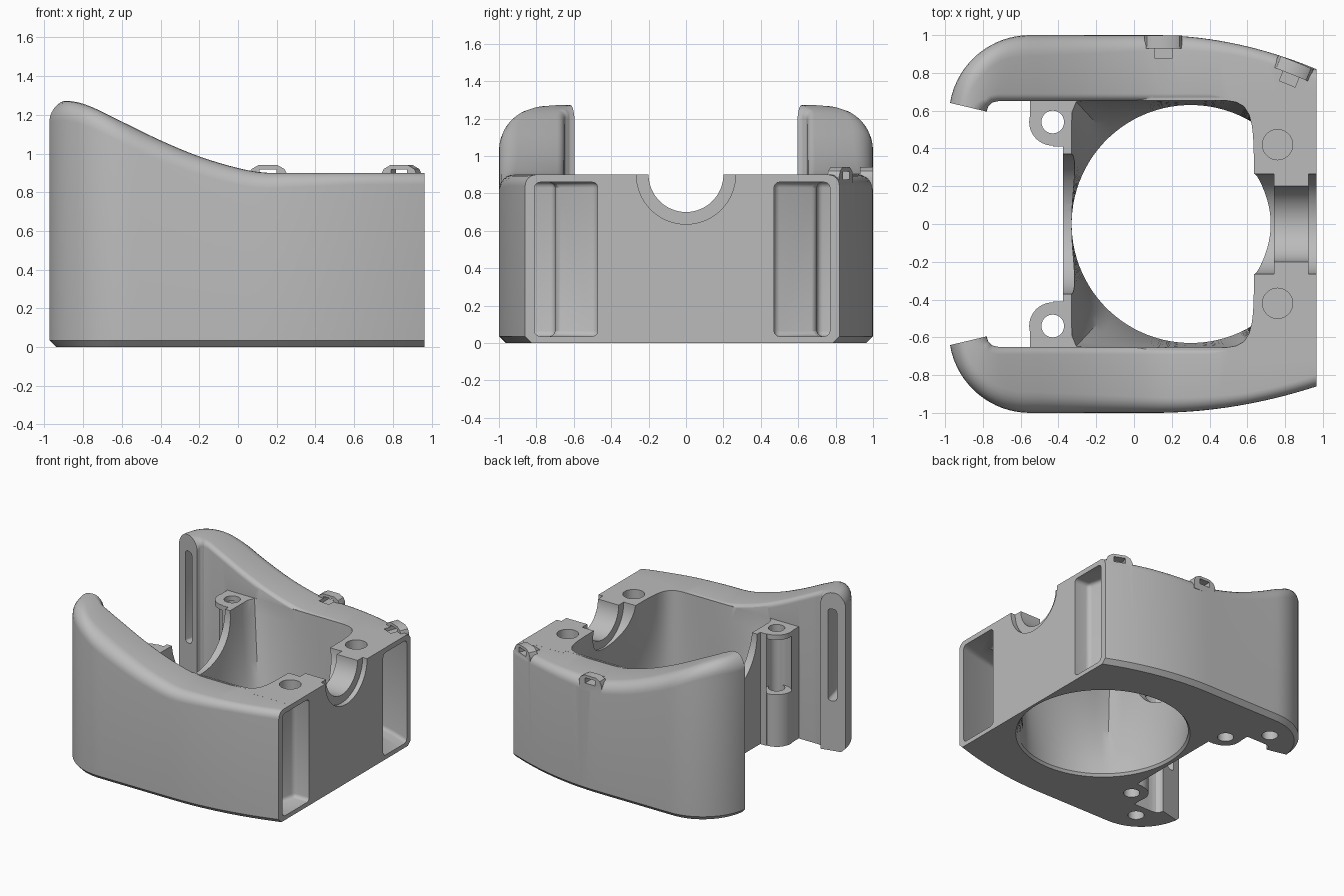
import bpy, bmesh, math
from mathutils import Matrix, Vector

if "Cube" in bpy.data.objects:
    bpy.data.objects.remove(bpy.data.objects["Cube"])

grey = bpy.data.materials.new("plain grey")
grey.use_nodes = True
grey.diffuse_color = (0.5, 0.5, 0.5, 1)
grey.node_tree.nodes["Principled BSDF"].inputs["Base Color"].default_value = (0.5, 0.5, 0.5, 1)


def finish(name, bm):
    bmesh.ops.recalc_face_normals(bm, faces=bm.faces)
    mesh = bpy.data.meshes.new(name)
    bm.to_mesh(mesh)
    bm.free()
    mesh.materials.append(grey)
    obj = bpy.data.objects.new(name, mesh)
    bpy.context.collection.objects.link(obj)
    return obj


def loft(name, rings, bevel=0):
    """Skin a row of equal rings and cap both ends."""
    bm = bmesh.new()
    rows = [[bm.verts.new(p) for p in ring] for ring in rings]
    for a, b in zip(rows, rows[1:]):
        for i in range(len(a)):
            j = (i + 1) % len(a)
            bm.faces.new((a[i], a[j], b[j], b[i]))
    bm.faces.new(rows[0])
    bm.faces.new(rows[-1])
    if bevel:
        bmesh.ops.recalc_face_normals(bm, faces=bm.faces)
        sharp = [e for e in bm.edges if e.calc_face_angle() > 1]
        bmesh.ops.bevel(bm, geom=sharp, offset=bevel, segments=3, profile=0.5, affect='EDGES')
    return finish(name, bm)


def prism(name, plan, z0, z1, bevel=0):
    return loft(name, [[(x, y, z) for x, y in plan] for z in (z0, z1)], bevel)


def box(name, x0, x1, y0, y1, z0, z1):
    return prism(name, [(x0, y0), (x1, y0), (x1, y1), (x0, y1)], z0, z1)


def rod(name, x, y, r, z0, z1):
    ring = [i * math.tau / 40 for i in range(40)]
    return prism(name, [(x + r * math.cos(a), y + r * math.sin(a)) for a in ring], z0, z1)


def rod_x(name, r, x0, x1):
    """Cylinder lying along x at deck height."""
    ring = [i * math.tau / 64 for i in range(64)]
    return loft(name, [[(x, r * math.cos(a), DECK + r * math.sin(a)) for a in ring]
                       for x in (x0, x1)])


def combine(target, other, operation):
    mod = target.modifiers.new("combine", 'BOOLEAN')
    mod.operation, mod.solver, mod.object = operation, 'EXACT', other
    bpy.context.view_layer.update()
    depsgraph = bpy.context.evaluated_depsgraph_get()
    mesh = bpy.data.meshes.new_from_object(target.evaluated_get(depsgraph))
    target.modifiers.clear()
    target.data = mesh
    bpy.data.objects.remove(other)


def curve(points, x):
    """Smooth interpolation through (x, value) points."""
    if x <= points[0][0]:
        return points[0][1]
    n = len(points)
    slopes = [(points[min(i + 1, n - 1)][1] - points[max(i - 1, 0)][1]) /
              (points[min(i + 1, n - 1)][0] - points[max(i - 1, 0)][0]) for i in range(n)]
    for i in range(n - 1):
        (xa, va), (xb, vb) = points[i], points[i + 1]
        if x <= xb:
            h = xb - xa
            t = (x - xa) / h
            return (va * (1 + 2 * t) * (1 - t) ** 2 + vb * t * t * (3 - 2 * t)
                    + h * slopes[i] * t * (1 - t) ** 2 + h * slopes[i + 1] * t * t * (t - 1))
    return points[-1][1]


DECK, END = 0.9, 0.965
TOP = [(-0.97, 1.25), (-0.89, 1.272), (-0.78, 1.25), (-0.6, 1.165), (-0.4, 1.068),
       (-0.2, 0.985), (0, 0.925), (0.12, 0.903), (0.25, DECK), (1.2, DECK)]
INNER_TIP = [(-0.78, 0.595), (-0.772, 0.622), (-0.752, 0.643), (-0.72, 0.65), (-0.55, 0.65)]


def side_y(x, taper):
    return 1 - taper * (max(0, x - 0.1) / 0.865) ** 2


def arm(name, side, taper):
    """Side wall swept from its curled tip to the flat end."""
    stations = []
    steps = 16
    for i in range(steps):
        a = math.radians(170.5 - 80.5 * i / steps)
        k = i / steps * 4
        p, q = Vector(INNER_TIP[int(k)]), Vector(INNER_TIP[int(k) + 1])
        stations.append((Vector((-0.55 + 0.43 * math.cos(a), 0.57 + 0.43 * math.sin(a))),
                         p.lerp(q, k % 1)))
    for i in range(32):
        x = -0.55 + i * 0.05
        stations.append((Vector((x, side_y(x, taper))), Vector((x, 0.65))))
    rings = []
    for n, (out, inn) in enumerate(stations):
        width = (inn - out).length
        r_out = 0.08 + 0.03 * min(1, n / 8) if out.x < -0.5 else 0.11 - 0.05 * min(1, (out.x + 0.5) / 1.1)
        r_in = max(0.04, 0.08 - 0.008 * n)
        if out.x > 0.4:
            r_in = max(0.002, 0.04 - 0.2 * (out.x - 0.4))
        section = [(0.035, 0, False), (0, 0.035, False)]
        arc = [math.pi / 2 * i / 6 for i in range(7)]
        section += [(r_out * (1 - math.cos(a)), r_out * (1 - math.sin(a)), True) for a in arc]
        section += [(width - r_in * (1 - math.sin(a)), r_in * (1 - math.cos(a)), True) for a in arc]
        section.append((width, 0, False))
        ring = []
        for d, z, from_top in section:
            p = out.lerp(inn, d / width)
            ring.append((p.x, side * p.y, curve(TOP, p.x) - z if from_top else z))
        rings.append(ring)
    return loft(name, rings)


# Solid parts
body = box("holder_body", -0.375, 0.7, -0.67, 0.67, 0, DECK)
combine(body, box("end_block", 0.6, 1.0, -0.71, 0.71, 0, DECK), 'UNION')
SIDES = ((1, 0.18), (-1, 0.14))
for side, taper in SIDES:
    combine(body, arm("side_arm", side, taper), 'UNION')
    combine(body, rod("lug", -0.43, side * 0.54, 0.125, 0, DECK), 'UNION')
    combine(body, box("lug_web", -0.55, -0.36, *sorted((side * 0.55, side * 0.68)), 0, DECK), 'UNION')
    combine(body, box("lug_root", -0.43, -0.36, *sorted((side * 0.41, side * 0.6)), 0, DECK), 'UNION')

# Small arched strap loops on the left wall
ARCH = [(-0.1, -0.08), (-0.1, -0.01), (-0.085, 0.02), (-0.05, 0.04),
        (0.05, 0.04), (0.085, 0.02), (0.1, -0.01), (0.1, -0.08)]
for x, y, turn in ((0.155, 0.965, 0), (0.845, 0.825, -22)):
    place = Matrix.Translation((x, y, DECK)) @ Matrix.Rotation(math.radians(turn), 4, 'Z')
    loop = loft("strap_loop", [[(px, py, pz) for px, pz in ARCH] for py in (-0.035, 0.034)])
    slit = box("loop_slit", -0.045, 0.045, -0.09, 0.1, -0.025, 0.018)
    for obj in (loop, slit):
        obj.data.transform(place)
    combine(body, loop, 'UNION')
    combine(body, slit, 'DIFFERENCE')


# Main well: round at the bottom, nearly rectangular at the top
def well_ring(z, mix, radius):
    ring = []
    for i in range(96):
        a = (i + 0.5) * math.tau / 96
        c, s = math.cos(a), math.sin(a)
        half, p = (0.335, 7) if c > 0 else (0.63, 30)
        square = (abs(c / half) ** p + abs(s / 0.655) ** p) ** (-1 / p)
        r = radius * (1 - mix) + square * mix
        ring.append((0.3 + r * c, r * s, z))
    return ring


well = loft("well_cutter", [well_ring(-0.02, 0, 0.66), well_ring(0.02, 0, 0.63)]
            + [well_ring(0.02 + 0.88 * k / 8, k / 8, 0.63) for k in range(1, 9)]
            + [well_ring(1.5, 1, 0.63)])
combine(body, well, 'DIFFERENCE')

# Stepped half-round saddle in the end block and wide notch in the far wall
for r, x0, x1 in ((0.2, 0.5, 1.1), (0.265, 0.5, 0.74), (0.265, 0.925, 1.1), (0.37, -0.5, -0.25)):
    combine(body, rod_x("saddle_cutter", r, x0, x1), 'DIFFERENCE')

# Pockets, slots and holes on both sides
for side, taper in SIDES:
    plan = [(1.1, 0.47 + 0.1 * (0.18 - taper)), (0.83, 0.47), (0.78, 0.7), (-0.5, 0.7)]
    plan += [(x, side_y(x, taper) - 0.05) for x in (-0.5, 0.1, 0.4, 0.6, 0.8, END, 1.1)]
    plan = [(x, side * y) for x, y in plan]
    combine(body, prism("pocket_cutter", plan, 0.035, 0.86, 0.03), 'DIFFERENCE')
    combine(body, rod("lug_groove", -0.465, side * 0.505, 0.1, 0.42, 0.86), 'DIFFERENCE')
    combine(body, rod("lug_hole", -0.43, side * 0.54, 0.06, -0.1, 1), 'DIFFERENCE')
    combine(body, rod("foot_hole", -0.665, side * 0.77, 0.06, -0.1, 0.3), 'DIFFERENCE')
    combine(body, rod("deck_hole", 0.76, side * 0.42, 0.08, 0.7, 1), 'DIFFERENCE')
    u, v = Vector((0.973, -0.23)), Vector((0.23, 0.973))
    mid = Vector((-0.872, 0.617))
    corners = [mid + u * a + v * b for a, b in ((-0.035, -0.1), (0.035, -0.1), (0.035, 0.19), (-0.035, 0.19))]
    combine(body, prism("tip_slot", [(p.x, side * p.y) for p in corners], 0.4, 1.14, 0.025), 'DIFFERENCE')

# Trim the flat end
combine(body, box("end_trim", END, 1.5, -2, 2, -1, 2), 'DIFFERENCE')

bpy.ops.object.select_all(action='DESELECT')
body.select_set(True)
bpy.context.view_layer.objects.active = body
bpy.ops.object.shade_smooth_by_angle(angle=math.radians(30))
